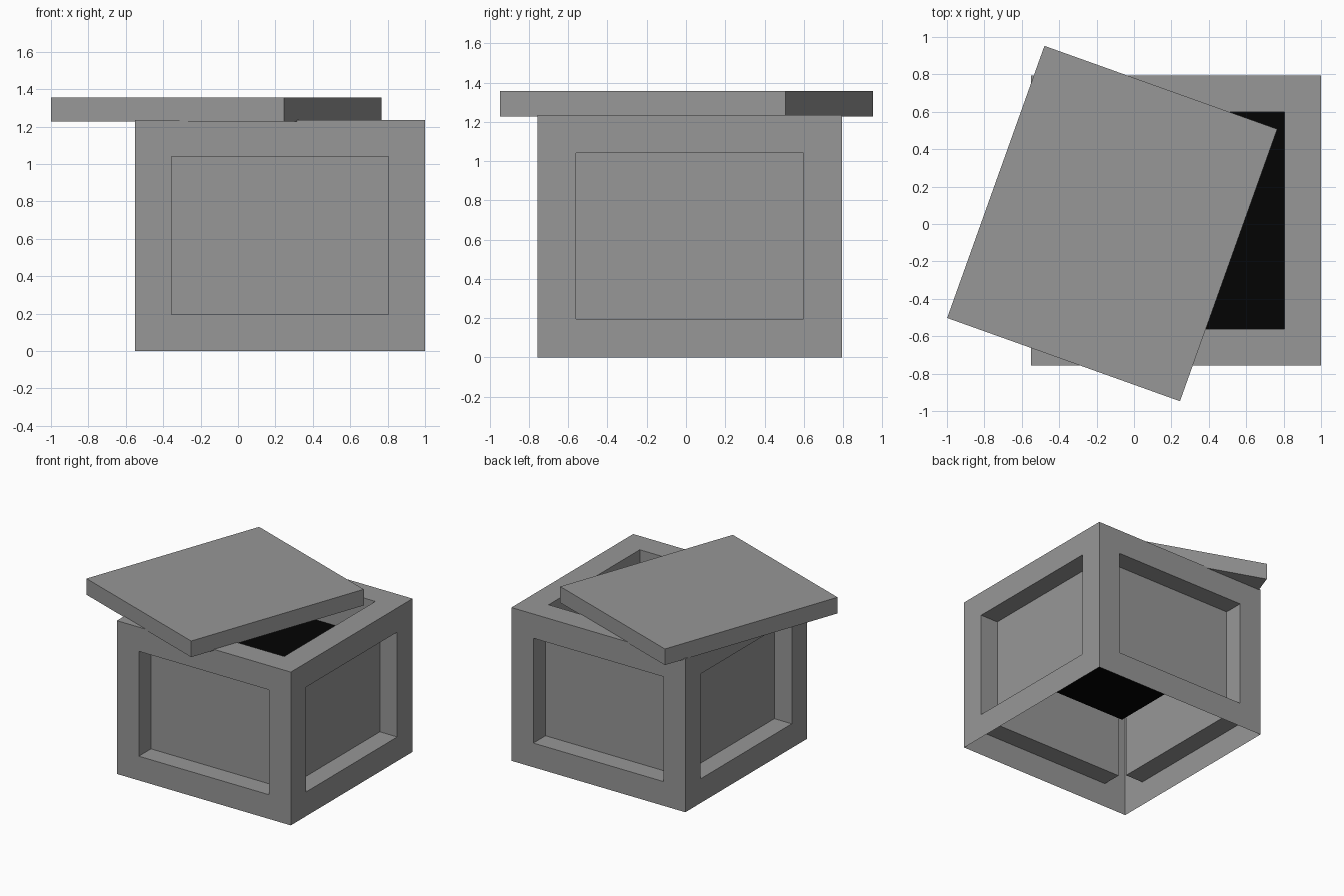
import bpy
import bmesh
import math
from mathutils import Matrix, Vector

if "Cube" in bpy.data.objects:
    bpy.data.objects.remove(bpy.data.objects["Cube"], do_unlink=True)


def make_material(name, value):
    mat = bpy.data.materials.new(name)
    mat.use_nodes = True
    color = (value, value, value, 1)
    mat.diffuse_color = color
    mat.node_tree.nodes["Principled BSDF"].inputs["Base Color"].default_value = color
    return mat


stone = make_material("stone_grey", 0.31)
black = make_material("dark_inside", 0.001)


def add_object(name, bm, materials):
    mesh = bpy.data.meshes.new(name)
    bm.to_mesh(mesh)
    bm.free()
    for mat in materials:
        mesh.materials.append(mat)
    obj = bpy.data.objects.new(name, mesh)
    bpy.context.collection.objects.link(obj)
    return obj


def box(size, center, angle=0):
    bm = bmesh.new()
    matrix = (Matrix.Translation(center) @ Matrix.Rotation(angle, 4, "Z")
              @ Matrix.Diagonal((*size, 1)))
    bmesh.ops.create_cube(bm, size=1, matrix=matrix)
    bm.normal_update()
    return bm


WIDTH, HEIGHT, BORDER = 1.55, 1.235, 0.195
CENTER = Vector((0.225, 0.019, HEIGHT / 2))
PANEL_DEPTH, WELL_DEPTH, FILL_DEPTH = 0.155, 0.582, 0.29

# Open-bottomed chest: framed panels on four sides, a deep well in the top
bm = box((WIDTH, WIDTH, HEIGHT), CENTER)
bottom = [f for f in bm.faces if f.normal.z < -0.5]
bmesh.ops.delete(bm, geom=bottom, context="FACES")
for face in list(bm.faces):
    is_top = face.normal.z > 0.5
    depth = WELL_DEPTH if is_top else PANEL_DEPTH
    inward = face.normal * -depth
    bmesh.ops.inset_individual(bm, faces=[face], thickness=BORDER,
                               use_even_offset=True)
    # A second inset of no width gives the recess its straight walls
    bmesh.ops.inset_individual(bm, faces=[face], thickness=0)
    bmesh.ops.translate(bm, verts=face.verts[:], vec=inward)
    face.material_index = 1 if is_top else 0
add_object("chest_body", bm, [stone, black])

# Dark filling inside the well
bm = bmesh.new()
fill_center = Vector((CENTER.x, CENTER.y, HEIGHT - FILL_DEPTH))
bmesh.ops.create_grid(bm, x_segments=1, y_segments=1, size=WIDTH / 2 - BORDER,
                      matrix=Matrix.Translation(fill_center))
add_object("dark_filling", bm, [black])

# Lid slab pushed aside and turned
bm = box((1.322, 1.545, 0.13), (-0.1165, 0.0025, 1.292), math.radians(-19.67))
add_object("lid", bm, [stone])
